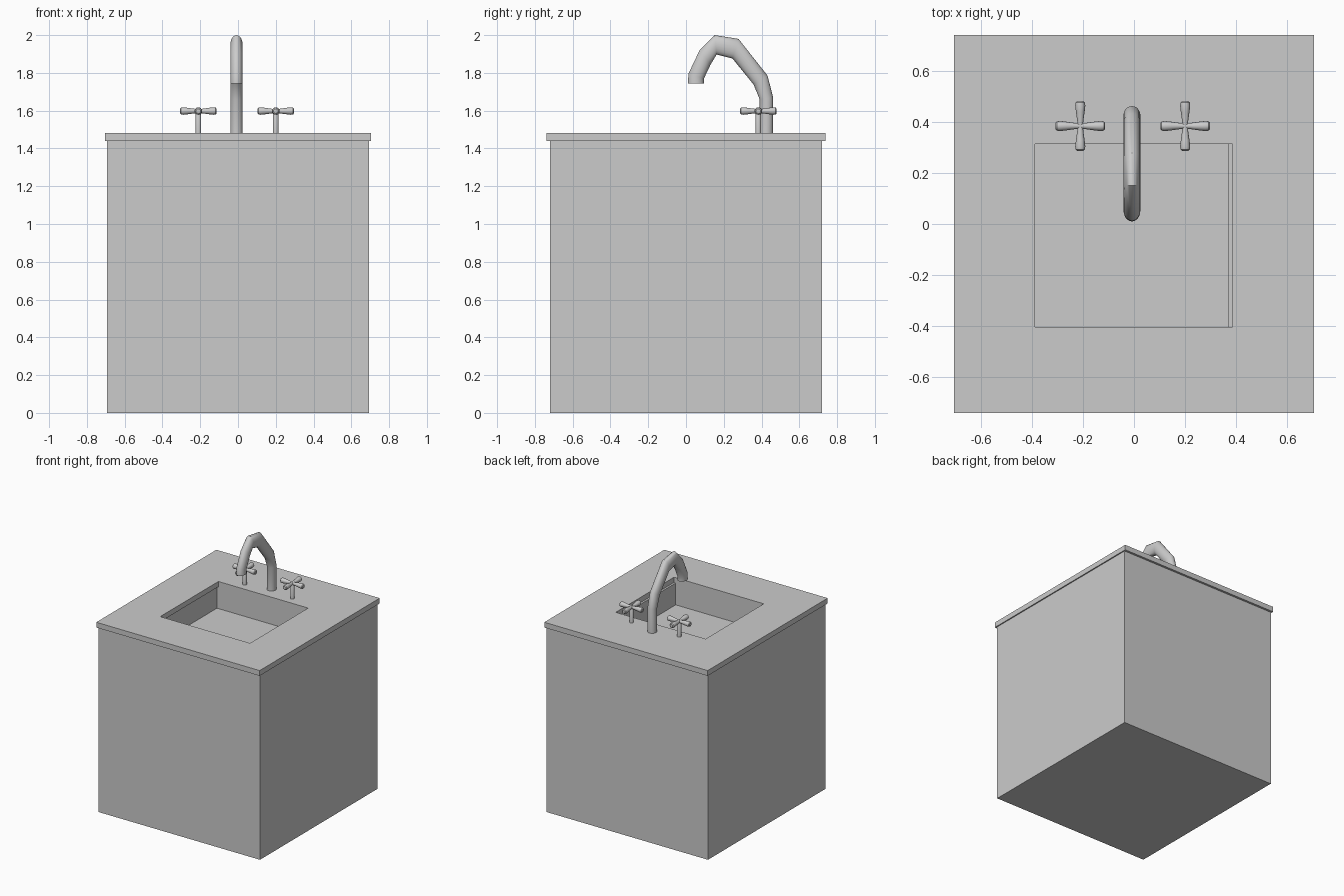
import bpy, bmesh, math
from mathutils import Vector

if "Cube" in bpy.data.objects:
    bpy.data.objects.remove(bpy.data.objects["Cube"])


def make_object(name, bm, smooth=False):
    bmesh.ops.recalc_face_normals(bm, faces=bm.faces)
    mesh = bpy.data.meshes.new(name)
    bm.to_mesh(mesh)
    bm.free()
    ob = bpy.data.objects.new(name, mesh)
    bpy.context.collection.objects.link(ob)
    if smooth:
        bpy.ops.object.select_all(action='DESELECT')
        ob.select_set(True)
        bpy.context.view_layer.objects.active = ob
        bpy.ops.object.shade_smooth_by_angle(angle=math.radians(40))
    return ob


def loft(bm, rings):
    loops = [[bm.verts.new(p) for p in r] for r in rings]
    n = len(loops[0])
    for a, b in zip(loops, loops[1:]):
        for i in range(n):
            j = (i + 1) % n
            bm.faces.new((a[i], a[j], b[j], b[i]))
    bm.faces.new(loops[0])
    bm.faces.new(loops[-1])


def rect(x0, x1, y0, y1, z):
    return [(x0, y0, z), (x1, y0, z), (x1, y1, z), (x0, y1, z)]


def slab_with_recess(name, hx, hy, z0, z1, hole, floor=None):
    """Box with a rectangular opening: through, or down to a floor height."""
    bm = bmesh.new()
    loops = [rect(-hx, hx, -hy, hy, z0), rect(-hx, hx, -hy, hy, z1),
             rect(*hole, z1), rect(*hole, z0 if floor is None else floor)]
    loops = [[bm.verts.new(p) for p in r] for r in loops]
    pairs = list(zip(loops, loops[1:]))
    if floor is None:
        pairs.append((loops[-1], loops[0]))
    else:
        bm.faces.new(loops[0])
        bm.faces.new(loops[-1])
    for a, b in pairs:
        for i in range(4):
            j = (i + 1) % 4
            bm.faces.new((a[i], a[j], b[j], b[i]))
    return make_object(name, bm)


# Cabinet with sunken basin, and the overhanging countertop
slab_with_recess("cabinet_with_basin", 0.694, 0.721, 0, 1.44,
                 (-0.40, 0.37, -0.402, 0.313), 1.27)
slab_with_recess("countertop", 0.703, 0.738, 1.44, 1.481,
                 (-0.388, 0.385, -0.402, 0.313))

# Curved spout: outer and inner side profile points (y, z), lofted as ellipses
outer = [(.461, 1.475), (.461, 1.67), (.432, 1.785), (.278, 1.98),
         (.151, 2.0), (.072, 1.92), (.013, 1.796), (.010, 1.743)]
inner = [(.390, 1.475), (.390, 1.66), (.358, 1.738), (.246, 1.876),
         (.162, 1.897), (.130, 1.844), (.095, 1.77), (.095, 1.743)]
rings = []
for o, i in zip(outer, inner):
    o, i = Vector((-0.008, *o)), Vector((-0.008, *i))
    mid, half = (o + i) / 2, (o - i) / 2
    rings.append([mid + half * math.cos(t) + Vector((0.033 * math.sin(t), 0, 0))
                  for t in (math.tau * k / 20 for k in range(20))])
bm = bmesh.new()
loft(bm, rings)
make_object("spout", bm, True)


# Tap handles: a post with four flared arms
def turned(bm, start, direction, profile, n=14):
    d = Vector(direction)
    u = d.orthogonal().normalized()
    v = d.cross(u)
    loft(bm, [[Vector(start) + d * s + (u * math.cos(math.tau * k / n)
               + v * math.sin(math.tau * k / n)) * r for k in range(n)]
              for s, r in profile])


arm = [(0, .011), (.02, .012), (.055, .017), (.08, .020), (.092, .018), (.097, .012)]
for side, x in (("left", -0.21), ("right", 0.20)):
    bm = bmesh.new()
    turned(bm, (x, 0.383, 1.475), (0, 0, 1), [(0, .015), (.125, .015), (.132, .011)])
    for d in ((1, 0, 0), (-1, 0, 0), (0, 1, 0), (0, -1, 0)):
        turned(bm, (x, 0.383, 1.598), d, arm)
    make_object(side + "_tap_handle", bm, True)
